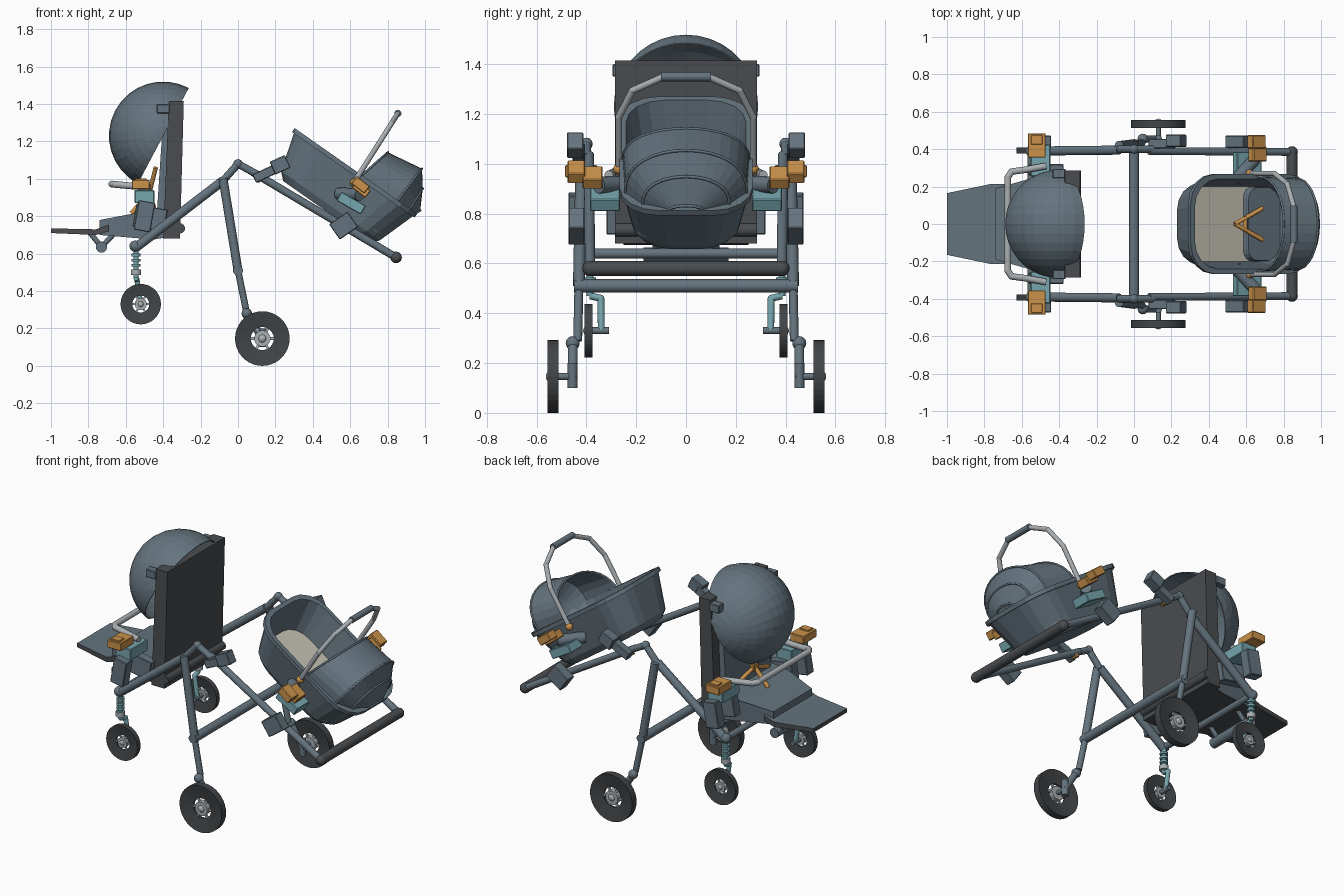
import bpy, bmesh, math
from mathutils import Matrix, Vector

if "Cube" in bpy.data.objects:
    bpy.data.objects.remove(bpy.data.objects["Cube"])


def material(name, *rgb):
    m = bpy.data.materials.new(name)
    m.use_nodes = True
    m.diffuse_color = (*rgb, 1)
    m.node_tree.nodes["Principled BSDF"].inputs["Base Color"].default_value = (*rgb, 1)
    return m


slate = material("slate", .13, .175, .21)
charcoal = material("charcoal", .068, .073, .079)
rubber = material("rubber", .053, .058, .063)
silver = material("silver", .40, .43, .45)
orange = material("orange", .60, .29, .07)
teal = material("teal", .18, .38, .42)
beige = material("beige", .58, .56, .47)


def finish(name, bm, mats, mirror=False, smooth=False, thick=0):
    bmesh.ops.recalc_face_normals(bm, faces=bm.faces)
    me = bpy.data.meshes.new(name)
    bm.to_mesh(me)
    bm.free()
    ob = bpy.data.objects.new(name, me)
    bpy.context.collection.objects.link(ob)
    for m in mats if isinstance(mats, list) else [mats]:
        me.materials.append(m)
    if smooth:
        bpy.ops.object.select_all(action="DESELECT")
        ob.select_set(True)
        bpy.context.view_layer.objects.active = ob
        bpy.ops.object.shade_smooth_by_angle(angle=math.radians(40))
    if thick:
        s = ob.modifiers.new("thickness", "SOLIDIFY")
        s.thickness = thick
    if mirror:
        m = ob.modifiers.new("mirror", "MIRROR")
        m.use_axis = (False, True, False)
    return ob


def tube(name, pts, r, mat, mirror=False):
    bm = bmesh.new()
    pts = [Vector(p) for p in pts]
    for a, b in zip(pts, pts[1:]):
        d = b - a
        mtx = Matrix.Translation((a + b) / 2) @ d.to_track_quat("Z", "Y").to_matrix().to_4x4()
        bmesh.ops.create_cone(bm, cap_ends=True, segments=14, radius1=r, radius2=r,
                              depth=d.length, matrix=mtx)
    for p in pts[1:-1]:
        bmesh.ops.create_uvsphere(bm, u_segments=14, v_segments=8, radius=r,
                                  matrix=Matrix.Translation(p))
    return finish(name, bm, mat, mirror, True)


def ball(name, p, r, mat, mirror=False):
    bm = bmesh.new()
    bmesh.ops.create_uvsphere(bm, u_segments=16, v_segments=10, radius=r, matrix=Matrix.Translation(p))
    return finish(name, bm, mat, mirror, True)


def box(name, c, size, mat, tilt=0, mirror=False, bevel=.004):
    bm = bmesh.new()
    bmesh.ops.create_cube(bm, size=1, matrix=Matrix.Translation(c)
                          @ Matrix.Rotation(math.radians(tilt), 4, "Y") @ Matrix.Diagonal((*size, 1)))
    bmesh.ops.bevel(bm, geom=bm.edges[:], offset=bevel, segments=1, affect="EDGES")
    return finish(name, bm, mat, mirror)


def prism(name, profile, mats, under=-2):
    """Side profile of (x, z, half width); faces turned below `under` take the second colour."""
    bm = bmesh.new()
    rows = [[bm.verts.new((x, s * w, z)) for x, z, w in profile] for s in (-1, 1)]
    a, b = rows
    bm.faces.new(a)
    bm.faces.new(b[::-1])
    for i in range(len(a)):
        j = (i + 1) % len(a)
        bm.faces.new((a[i], b[i], b[j], a[j]))
    bmesh.ops.recalc_face_normals(bm, faces=bm.faces)
    for f in bm.faces:
        f.material_index = int(f.normal.z < under)
    return finish(name, bm, mats)


def loft(bm, rings, closed=True):
    rows = [[bm.verts.new(p) for p in ring] for ring in rings]
    for a, b in zip(rows, rows[1:]):
        n = len(a)
        for i in range(n if closed else n - 1):
            j = (i + 1) % n
            bm.faces.new((a[i], a[j], b[j], b[i]))
    return rows


def wheel(name, x, y, z, R, w):
    # dished tyre, rim gap, spokes and hub
    def circle(r, off):
        return [(x + r * math.cos(k * math.pi / 18), y + off, z + r * math.sin(k * math.pi / 18))
                for k in range(36)]
    bm = bmesh.new()
    i = .42 * R
    loft(bm, [circle(i, w * .3), circle(R, w), circle(R, -w), circle(i, -w * .3), circle(i, w * .3)])
    finish(name + "_tyres", bm, rubber, True)
    tube(name + "_hubs", [(x, y - w * .8, z), (x, y + w * .8, z)], R * .3, silver, True)
    ball(name + "_caps", (x, y + w * .2, z), R * .17, silver, True)
    bm = bmesh.new()
    for k in range(6):
        bmesh.ops.create_cube(bm, size=1, matrix=Matrix.Translation((x, y, z))
                              @ Matrix.Rotation(k * math.pi / 3, 4, "Y")
                              @ Matrix.Translation((R * .37, 0, 0))
                              @ Matrix.Diagonal((R * .2, w * .5, R * .1, 1)))
    finish(name + "_spokes", bm, silver, True)


wheel("rear_wheel", .13, .534, .146, .146, .022)
wheel("front_wheel", -.52, .392, .33, .108, .016)

# main folding frame
tube("front_tubes", [(-.55, .39, .63), (-.08, .395, .99)], .025, slate, True)
tube("apex_links", [(-.08, .4, .99), (0, .4, 1.08), (.1, .4, 1.025)], .02, slate, True)
ball("apex_joints", (0, .4, 1.08), .025, slate, True)
tube("handle_tubes", [(.08, .39, 1.035), (.845, .385, .58)], .021, slate, True)
tube("handle_grip", [(.845, -.39, .58), (.845, .39, .58)], .03, charcoal)
ball("handle_ends", (.845, .385, .58), .031, charcoal, True)
box("fold_latches", (.11, .39, 1.0), (.03, .035, .035), orange, 30, True)

# rear legs
tube("rear_legs_upper", [(-.08, .42, 1.0), (0, .43, .51)], .024, slate, True)
tube("rear_legs_lower", [(0, .43, .51), (.045, .435, .29)], .018, slate, True)
tube("rear_crossbar", [(0, -.45, .51), (0, .45, .51)], .027, slate)
ball("rear_swivels", (.047, .455, .28), .028, slate, True)
tube("rear_wheel_arms", [(.047, .455, .28), (.13, .455, .146)], .02, slate, True)
tube("rear_hub_housings", [(.13, .455, .10), (.13, .455, .20)], .02, slate, True)
tube("rear_axles", [(.13, .44, .146), (.13, .535, .146)], .014, slate, True)

# front suspension
tube("front_crossbar", [(-.55, -.39, .64), (-.55, .39, .64)], .02, slate)
ball("front_joints", (-.55, .39, .64), .03, slate, True)
tube("shock_rods", [(-.545, .385, .64), (-.545, .385, .47)], .014, teal, True)
for k in range(4):
    z = .6 - k * .028
    tube("spring_coils", [(-.545, .385, z), (-.545, .385, z - .014)], .024, teal, True)
tube("shock_collars", [(-.545, .385, .515), (-.545, .385, .485)], .027, silver, True)
tube("front_forks", [(-.545, .385, .47), (-.54, .342, .46), (-.52, .34, .33)], .014, teal, True)
tube("front_axles", [(-.52, .31, .33), (-.52, .4, .33)], .014, slate, True)

# seat
prism("seat_back", [(-.37, 1.415, .285), (-.29, 1.415, .285), (-.31, .68, .285), (-.40, .68, .285)], charcoal)
prism("seat_padding", [(-.37, 1.33, .22), (-.40, 1.33, .22), (-.435, .8, .22), (-.38, .8, .22)], slate)
prism("seat_base", [(-.74, .78, .19), (-.53, .82, .25), (-.38, .83, .26), (-.31, .76, .26),
                    (-.32, .70, .26), (-.45, .675, .25), (-.74, .70, .19)], [slate, charcoal], -.5)
prism("footrest", [(-1, .735, .165), (-.76, .73, .215), (-.69, .755, .215), (-.69, .72, .215),
                   (-.76, .70, .215), (-1, .71, .165)], [slate, charcoal], .5)
tube("footrest_struts", [(-.79, .12, .71), (-.73, .12, .635), (-.66, .12, .71)], .014, slate, True)
tube("footrest_bar", [(-.73, -.17, .635), (-.73, .17, .635)], .03, slate)
tube("seat_rear_bar", [(-.31, -.285, .735), (-.31, .285, .735)], .027, charcoal)
box("hood_clips", (-.40, .27, 1.375), (.07, .05, .05), slate, 0, True)
bar = [(-.47, .31, .955), (-.58, .29, .963), (-.655, .28, .97), (-.675, .25, .972)]
tube("bumper_bar", bar + [(x, -y, z) for x, y, z in reversed(bar)], .018, silver)

# seat harness
buckle = (-.475, 0, .92)
tube("crotch_strap", [buckle, (-.57, 0, .815)], .013, orange)
tube("shoulder_straps", [buckle, (-.44, .07, 1.06)], .012, orange, True)
tube("waist_straps", [buckle, (-.45, .17, .85)], .012, orange, True)
box("seat_buckle", buckle, (.03, .05, .05), orange)

# seat hood: half a sphere opened towards the back rest
bm = bmesh.new()
bmesh.ops.create_uvsphere(bm, u_segments=32, v_segments=18, radius=.29,
                          matrix=Matrix.Rotation(math.pi / 2, 4, "X"))
bmesh.ops.delete(bm, geom=[f for f in bm.faces if f.calc_center_median().z < 0], context="FACES")
bm.transform(Matrix.Translation((-.40, 0, 1.23)) @ Matrix.Rotation(math.radians(-62), 4, "Y"))
finish("seat_hood", bm, slate, thick=.006)

# seat mounts
box("seat_latches", (-.52, .42, .97), (.095, .13, .05), orange, 0, True)
box("seat_latch_buttons", (-.52, .45, .997), (.06, .05, .012), orange, 0, True, .002)
box("seat_mount_arms", (-.50, .34, .905), (.105, .17, .07), teal, 0, True)
box("seat_mount_posts", (-.50, .44, .80), (.09, .065, .16), slate, 10, True)
box("seat_side_brackets", (-.47, .29, .79), (.17, .06, .12), slate, 10, True)

# carrycot body, built level and then tilted
C = Matrix.Translation((.31, 0, 1.26)) @ Matrix.Rotation(math.radians(35), 4, "Y")


def plan(u0, u1, hw, n, r):
    pts = []
    for k, (cu, cy) in enumerate([(u1 - r, hw - r), (u0 + r, hw - r), (u0 + r, r - hw), (u1 - r, r - hw)]):
        for s in range(5):
            t = math.pi / 2 * (k + s / 4)
            pts.append(C @ Vector((cu + r * math.cos(t), cy + r * math.sin(t), n)))
    return pts


bm = bmesh.new()
rows = loft(bm, [plan(.10, .675, .19, -.262, .13), plan(.06, .705, .215, -.225, .14),
                 plan(0, .775, .255, -.02, .16), plan(-.012, .787, .267, -.02, .16),
                 plan(-.012, .787, .267, .005, .16), plan(.015, .76, .24, .005, .15),
                 plan(.075, .685, .2, -.2, .12)])
bm.faces.new(rows[0])
bm.faces.new(rows[-1]).material_index = 1
finish("carrycot_body", bm, [slate, beige])

# raised head cushion and harness inside the cot
bm = bmesh.new()
rows = loft(bm, [plan(.475, .69, .2, -.2, .06), plan(.485, .69, .195, -.165, .06)])
bm.faces.new(rows[-1])
finish("carrycot_cushion", bm, slate)
hub = C @ Vector((.40, 0, -.17))
tube("carrycot_straps", [hub, C @ Vector((.56, .085, -.14))], .012, orange, True)
tube("carrycot_strap_link", [C @ Vector((.46, -.04, -.16)), C @ Vector((.46, .04, -.16))], .012, orange)

# carrycot hood: side band, then end arches shrinking towards the rim end
ribs = [((.42, -.02), (.47, .185), .255), ((.66, -.01), (.67, .218), .245),
        ((.74, -.01), (.734, .134), .175), ((.775, -.01), (.79, .03), .07)]
rings = []
for (bu, bn), (tu, tn), hw in ribs:
    ring = []
    for k in range(17):
        t = math.pi * k / 16
        s = max(0, math.sin(t)) ** .75
        ring.append(C @ Vector((bu + (tu - bu) * s, hw * math.cos(t), bn + (tn - bn) * s)))
    rings.append(ring)
bm = bmesh.new()
loft(bm, rings, closed=False)
finish("carrycot_hood", bm, slate, thick=.006)
for ring, part in zip(rings, ("front", "middle", "rear", "end")):
    tube("carrycot_hood_rib_" + part, ring, .006, slate)

# carry handle
foot, reach = Vector((.62, 0, .98)), Vector((.235, 0, .37))
half = [(.27, 0), (.27, .56), (.215, .85), (.09, 1)]
side = [foot + reach * t + Vector((0, y, 0)) for y, t in half]
tube("carry_handle", side, .014, silver, True)
tube("carry_handle_grip", [(.855, -.1, 1.35), (.855, .1, 1.35)], .019, slate)
ball("carry_handle_pivots", side[0], .022, orange, True)

# carrycot mounts
box("carrycot_latches", (.66, .375, .945), (.09, .08, .05), orange, 38, True)
box("carrycot_latch_ends", (.655, .44, .968), (.09, .07, .05), orange, 38, True)
box("carrycot_mount_arms", (.605, .325, .87), (.15, .12, .055), teal, 30, True)
tube("carrycot_struts", [(.54, .23, .92), (.65, .35, .915)], .034, slate, True)
box("carrycot_mount_posts", (.565, .44, .75), (.12, .065, .1), slate, -35, True)
box("spare_mount_arms", (.15, .43, 1.03), (.14, .05, .05), slate, -25, True)
box("spare_mount_heads", (.225, .445, 1.075), (.09, .065, .075), slate, -25, True)
